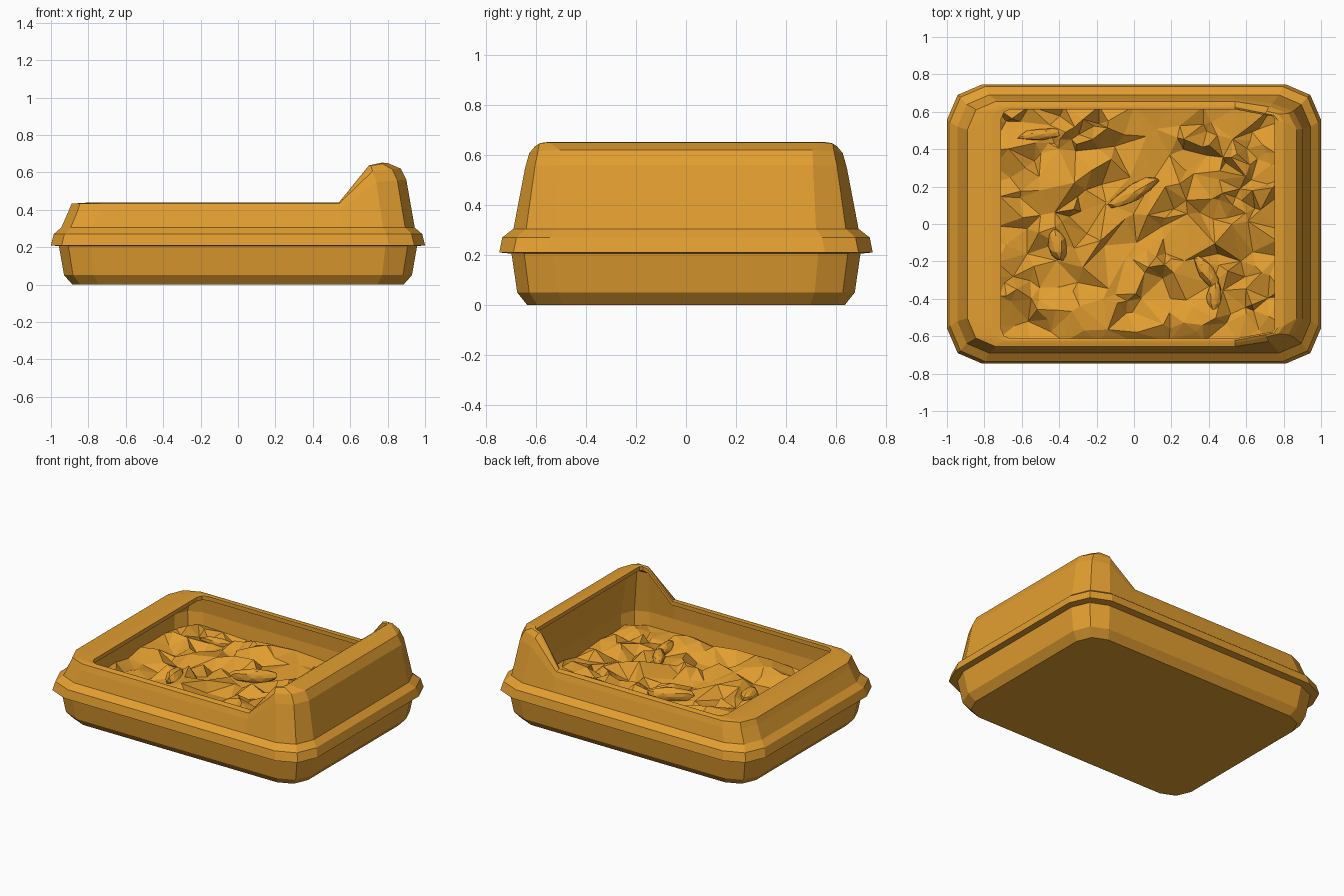
import bpy, bmesh, math, random
from mathutils import Vector, Matrix, geometry, noise

random.seed(4)
cube = bpy.data.objects.get("Cube")
if cube:
    bpy.data.objects.remove(cube, do_unlink=True)

# Single warm amber colour
amber = bpy.data.materials.new("amber")
amber.use_nodes = True
colour = (0.76, 0.34, 0.03, 1)
amber.diffuse_color = colour
amber.node_tree.nodes["Principled BSDF"].inputs["Base Color"].default_value = colour


def finish(bm, name):
    bmesh.ops.recalc_face_normals(bm, faces=bm.faces)
    mesh = bpy.data.meshes.new(name)
    bm.to_mesh(mesh)
    bm.free()
    mesh.materials.append(amber)
    obj = bpy.data.objects.new(name, mesh)
    bpy.context.collection.objects.link(obj)
    return obj


HOOD_START = 0.54
# Share of the hood's height and of its inward lean at each corner point
RISE = (1, 0.98, 0.93)
LEAN = (0, 0.1, 0.16)


def ring(bm, left, right, half_y, cut, low, high=None):
    """Rectangle with two-facet corners; its +x end rises from low to high."""
    lift = 0 if high is None else high - low
    c = cut * 0.3
    quarter = [(0, cut), (c, c), (cut, 0)]
    back = [(right - dx, half_y - dy - lift * rise * lean, low + lift * rise)
            for (dx, dy), rise, lean in zip(quarter, RISE, LEAN)]
    back.append((HOOD_START, half_y, low))
    back += [(left + dx, half_y - dy, low) for dx, dy in reversed(quarter)]
    outline = back + [(x, -y, z) for x, y, z in reversed(back)]
    return [bm.verts.new(p) for p in outline]


def loft(name, sections, cap_start=False, cap_end=False):
    bm = bmesh.new()
    rings = [ring(bm, *s) for s in sections]
    for a, b in zip(rings, rings[1:]):
        for i in range(len(a)):
            j = (i + 1) % len(a)
            bm.faces.new((a[i], a[j], b[j], b[i]))
    if cap_start:
        bm.faces.new(rings[0])
    if cap_end:
        bm.faces.new(rings[-1])
    return finish(bm, name)


# Lower tub: bevelled foot and slightly flared wall
loft("tub", [
    (-0.885, 0.885, 0.635, 0.14, 0),
    (-0.93, 0.93, 0.675, 0.16, 0.05),
    (-0.96, 0.96, 0.70, 0.17, 0.22),
], cap_start=True)

# Cover: skirt, sloped wall, raised hood, rolled rim and inner wall
loft("cover", [
    (-0.95, 0.95, 0.69, 0.18, 0.205),
    (-1.0, 1.0, 0.747, 0.19, 0.21),
    (-0.985, 0.985, 0.735, 0.19, 0.27),
    (-0.945, 0.945, 0.69, 0.17, 0.305),
    (-0.905, 0.90, 0.668, 0.16, 0.395, 0.56),
    (-0.89, 0.87, 0.655, 0.15, 0.433, 0.62),
    (-0.81, 0.80, 0.635, 0.09, 0.438, 0.65),
    (-0.76, 0.77, 0.623, 0.07, 0.44, 0.652),
    (-0.71, 0.75, 0.613, 0.05, 0.438, 0.642),
    (-0.71, 0.75, 0.613, 0.05, 0.41, 0.615),
    (-0.82, 0.82, 0.638, 0.11, 0.405, 0.60),
    (-0.85, 0.86, 0.645, 0.13, 0.30),
    (-0.83, 0.84, 0.625, 0.13, 0.10),
], cap_end=True)


# Loose crumpled filling from scattered points
def build_filling():
    half_x, half_y = 0.845, 0.63
    pts = []
    for k in range(9):
        t = 2 * k / 8 - 1
        pts += [Vector((t * (half_x - 0.1), s * half_y)) for s in (-1, 1)]
        pts += [Vector((s * half_x, t * (half_y - 0.1))) for s in (-1, 1)]
    edge = len(pts)
    while len(pts) < edge + 230:
        p = Vector((random.uniform(-0.79, 0.79), random.uniform(-0.58, 0.58)))
        if all((p - q).length > 0.03 for q in pts):
            pts.append(p)
    verts, _, faces, *_ = geometry.delaunay_2d_cdt(pts, [], [], 0, 1e-5)
    bm = bmesh.new()
    made = []
    for v in verts:
        border = abs(v.x) > 0.8 or abs(v.y) > 0.59
        rough = 0.015 if border else 0.055
        swell = 0.025 * noise.noise(Vector((v.x * 3, v.y * 3, 0)))
        z = 0.215 + swell + random.uniform(-rough, rough)
        made.append(bm.verts.new((v.x, v.y, z)))
    for f in faces:
        bm.faces.new([made[i] for i in f])
    finish(bm, "filling")


build_filling()


# Half-buried lumps
def lump(name, x, y, z, length, width, angle):
    bm = bmesh.new()
    bmesh.ops.create_icosphere(bm, subdivisions=2, radius=1)
    place = (Matrix.Translation((x, y, z))
             @ Matrix.Rotation(math.radians(angle), 4, "Z")
             @ Matrix.Diagonal((length, width, width, 1)))
    for v in bm.verts:
        v.co = place @ (v.co * random.uniform(0.9, 1.1))
    finish(bm, name)


lump("long_lump", 0.0, 0.17, 0.235, 0.15, 0.045, 30)
lump("round_lump", -0.41, -0.11, 0.225, 0.09, 0.05, 100)
lump("curved_lump_upper", 0.39, -0.26, 0.225, 0.10, 0.04, 125)
lump("curved_lump_lower", 0.43, -0.39, 0.225, 0.09, 0.04, 85)
lump("thin_lump", -0.49, 0.48, 0.215, 0.13, 0.03, 5)
